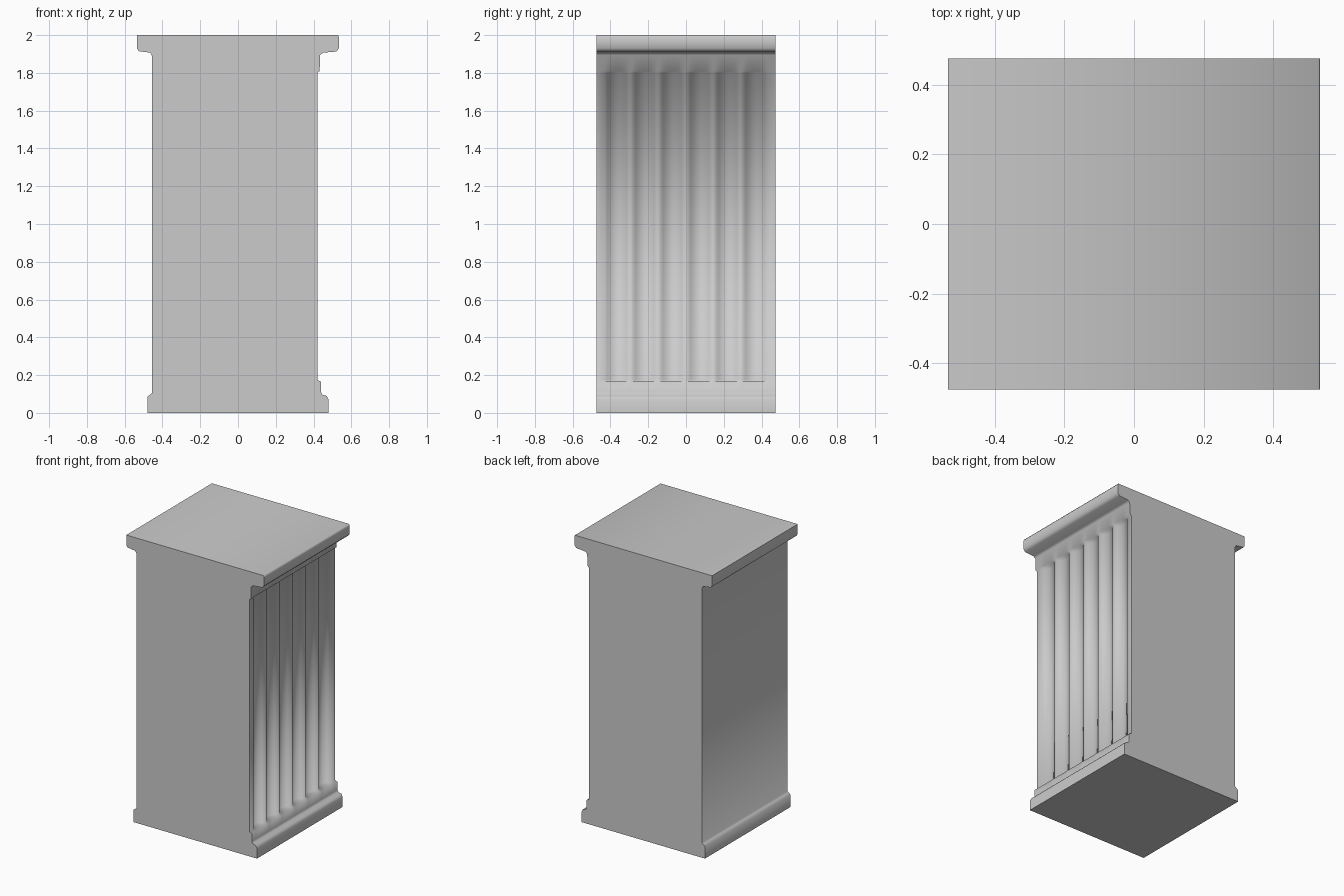
import bpy, bmesh, math

cube = bpy.data.objects.get("Cube")
if cube:
    bpy.data.objects.remove(cube, do_unlink=True)

HALF_Y = 0.475
FLUTES, PITCH, RIDGE, DEPTH, STEPS = 6, 0.146, 0.015, 0.036, 8

stone = bpy.data.materials.new("grey stone")
stone.use_nodes = True
colour = (0.6, 0.6, 0.6, 1)
stone.diffuse_color = colour
stone.node_tree.nodes["Principled BSDF"].inputs["Base Color"].default_value = colour

# Moulding profile: (x, z, amount of fluting), up the fluted side and down the plain side
profile = [
    (0.48, 0, 0), (0.48, 0.07, 0), (0.47, 0.09, 0), (0.447, 0.096, 0),
    (0.44, 0.11, 0), (0.44, 0.165, 0), (0.42, 0.175, 1),
    (0.42, 1.80, 1), (0.432, 1.81, 0), (0.435, 1.895, 0), (0.45, 1.907, 0),
    (0.52, 1.913, 0), (0.535, 1.93, 0), (0.535, 1.99, 0), (0.53, 2, 0),
    (-0.535, 2, 0), (-0.535, 1.93, 0), (-0.525, 1.915, 0), (-0.465, 1.907, 0),
    (-0.455, 1.89, 0), (-0.455, 0.105, 0), (-0.465, 0.097, 0),
    (-0.48, 0.085, 0), (-0.48, 0, 0),
]

# Columns across the width: (y, groove depth), one shallow arc per flute
columns = [(-HALF_Y, 0)]
for i in range(FLUTES):
    middle = (i - (FLUTES - 1) / 2) * PITCH
    for s in range(STEPS + 1):
        t = 2 * s / STEPS - 1
        columns.append((middle + t * (PITCH - RIDGE) / 2, DEPTH * (1 - t * t)))
columns.append((HALF_Y, 0))

# Pilaster: sweep the profile across the columns and close both ends
bm = bmesh.new()
rings = [[bm.verts.new((x - w * d, y, z)) for x, z, w in profile] for y, d in columns]
n = len(profile)
for a, b in zip(rings, rings[1:]):
    for k in range(n):
        j = (k + 1) % n
        bm.faces.new((a[k], b[k], b[j], a[j]))
ends = [bm.faces.new(rings[0]), bm.faces.new(rings[-1])]
bmesh.ops.recalc_face_normals(bm, faces=bm.faces[:])

# Merge the redundant strips where the surface is flat across the width
flat = [e for e in bm.edges if len(e.link_faces) == 2
        and abs(e.verts[0].co.y - e.verts[1].co.y) < 1e-5
        and e.calc_face_angle(1) < 1e-4
        and all(abs(v.co.x) < 0.53 or v.co.z > 1.9 for v in e.verts)
        and e.verts[0].co.x < 0 and e.verts[1].co.x < 0]
bmesh.ops.dissolve_edges(bm, edges=flat, use_verts=True)

mesh = bpy.data.meshes.new("fluted_pilaster")
bm.to_mesh(mesh)
bm.free()
mesh.materials.append(stone)
pilaster = bpy.data.objects.new("fluted_pilaster", mesh)
bpy.context.collection.objects.link(pilaster)

# Smooth the mouldings, keep the outer corners sharp
bpy.ops.object.select_all(action='DESELECT')
pilaster.select_set(True)
bpy.context.view_layer.objects.active = pilaster
bpy.ops.object.shade_smooth_by_angle(angle=math.radians(80))
